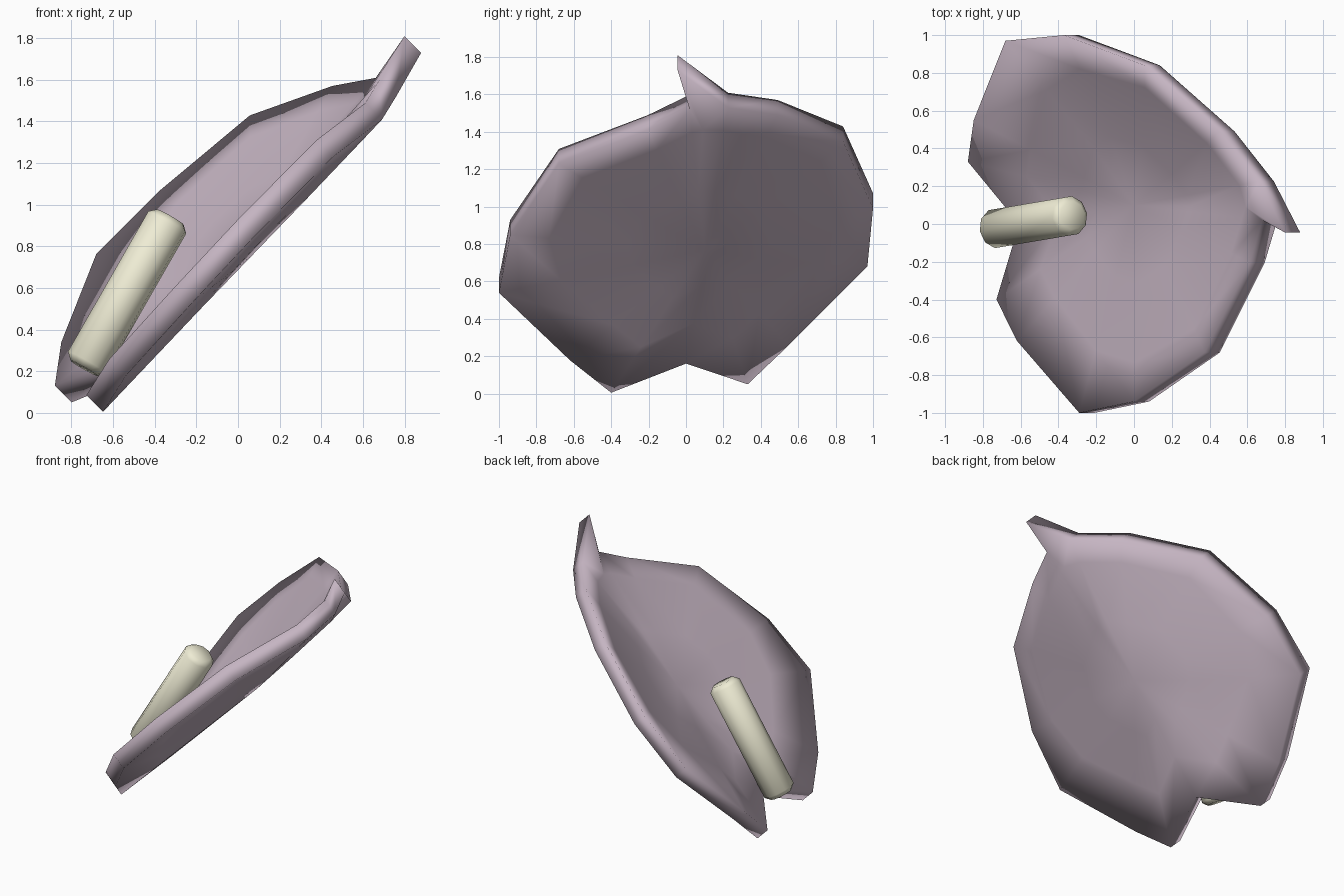
import bpy, bmesh, math
from mathutils import Vector, Matrix

if "Cube" in bpy.data.objects:
    bpy.data.objects.remove(bpy.data.objects["Cube"])


def finish(bm, name, color):
    bmesh.ops.recalc_face_normals(bm, faces=bm.faces)
    me = bpy.data.meshes.new(name)
    bm.to_mesh(me)
    bm.free()
    ob = bpy.data.objects.new(name, me)
    bpy.context.collection.objects.link(ob)
    mat = bpy.data.materials.new(name + "_colour")
    mat.diffuse_color = (*color, 1)
    mat.use_nodes = True
    mat.node_tree.nodes["Principled BSDF"].inputs["Base Color"].default_value = mat.diffuse_color
    me.materials.append(mat)
    for p in me.polygons:
        p.use_smooth = True
    return ob


# Leaf frame: u runs up the 45 degree slope, v is y, w is the upper normal
R = math.sqrt(0.5)


def place(p):
    u, v, w = p
    return Vector(((u - w) * R, v, (u + w) * R))


# Heart-shaped bract: rim of the upper surface as (u, v, w), inner ring scale
rim = [(-.26, 0, .60, .65), (-.53, .33, .714, .65), (-.36, .55, .84, .65),
       (.057, .97, 1.02, .70), (.495, 1.0, 1.02, .80), (1.05, .84, .97, .84),
       (1.43, .49, .79, .84), (1.605, .225, .67, .84), (1.845, -.045, .714, 0),
       (1.61, .02, .65, .84), (1.485, -.205, .62, .84), (1.19, -.68, .66, .84),
       (.657, -.94, .657, .80), (.233, -1.0, .643, .70), (-.255, -.62, .62, .68),
       (-.455, -.40, .575, .68)]
centre = Vector((.6, .1, .60))
tip_inner = Vector((1.47, .09, .635))
thickness = .113

outer = [Vector(p[:3]) for p in rim]
inner = []
for p, q in zip(outer, rim):
    d, s = p - centre, q[3]
    inner.append(centre + Vector((d.x * s, d.y * s, d.z * (s - .04))) if s else tip_inner)
mids = [centre + Vector((d.x * .5, d.y * .5, d.z * .42))
        for d in (p - centre for p in inner)]

bm = bmesh.new()


def sheet(drop):
    off = Vector((0, 0, drop))
    loops = [[bm.verts.new(place(p - off)) for p in ring] for ring in (outer, inner, mids)]
    mid = bm.verts.new(place(centre - off))
    n = len(rim)
    for i in range(n):
        j = (i + 1) % n
        for a, b in zip(loops, loops[1:]):
            bm.faces.new((a[i], a[j], b[j], b[i]))
        bm.faces.new((loops[-1][i], loops[-1][j], mid))
    return loops[0]


top, bottom = sheet(0), sheet(thickness)
for i in range(len(rim)):
    j = (i + 1) % len(rim)
    bm.faces.new((top[i], top[j], bottom[j], bottom[i]))
finish(bm, "flower_bract", (.56, .46, .54))

# Central spike: rod with bevelled ends
start, end = Vector((-.74, -.025, .215)), Vector((-.325, .045, .94))
length = (end - start).length
bm = bmesh.new()
bmesh.ops.create_cone(bm, cap_ends=True, segments=10, radius1=.107, radius2=.107,
                      depth=length)
caps = [e for e in bm.edges if abs(e.verts[0].co.z - e.verts[1].co.z) < 1e-4]
bmesh.ops.bevel(bm, geom=caps, offset=.03, segments=1, profile=.5, affect='EDGES')
rot = (end - start).to_track_quat('Z', 'Y').to_matrix().to_4x4()
bm.transform(Matrix.Translation((start + end) / 2) @ rot)
finish(bm, "flower_spike", (.86, .84, .66))
